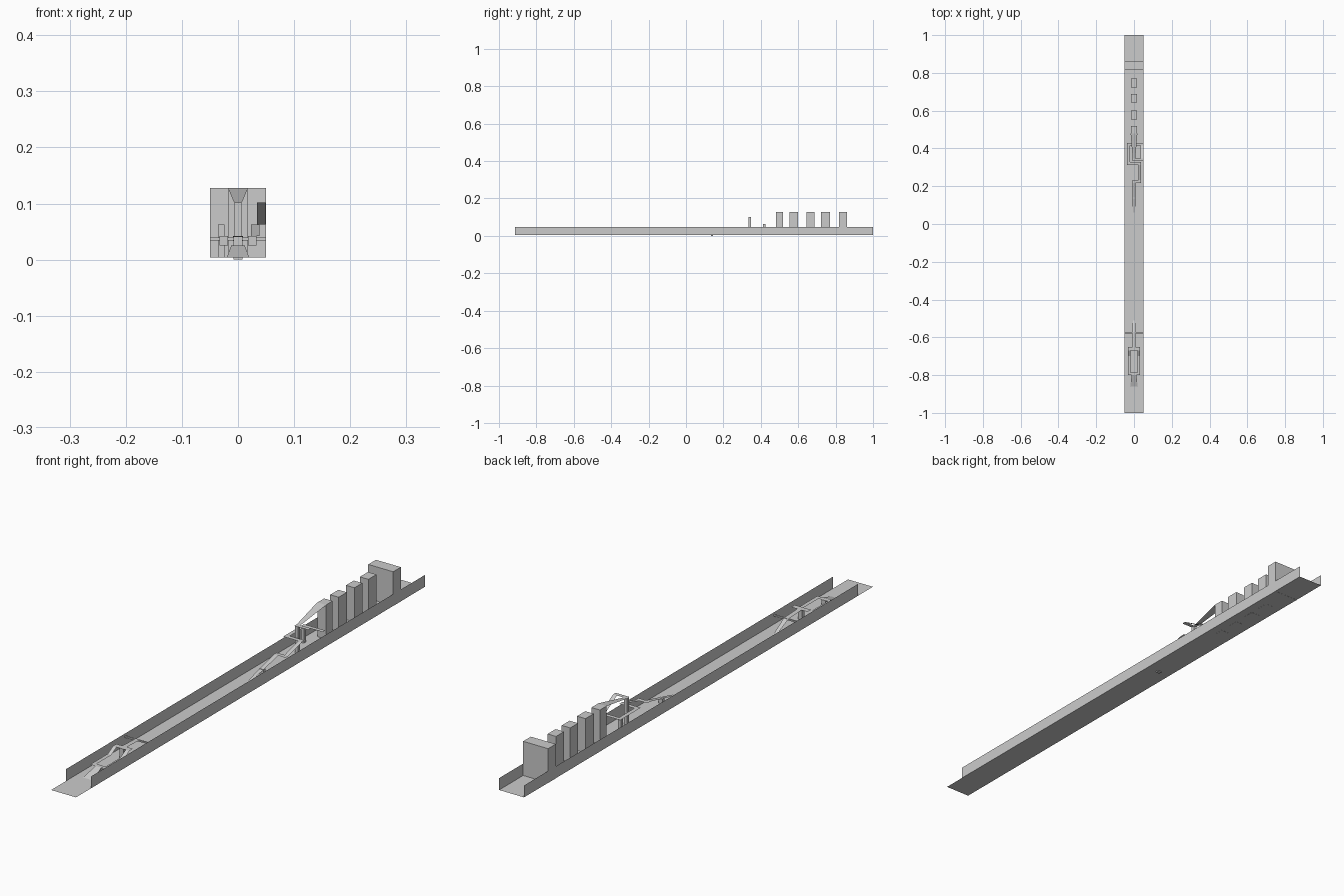
import bpy

FLOOR = 0.004


def mesh(name, verts, faces):
    m = bpy.data.meshes.new(name)
    m.from_pydata(verts, [], faces)
    m.update()
    o = bpy.data.objects.new(name, m)
    bpy.context.collection.objects.link(o)
    return o


def box(name, x0, x1, y0, y1, z0, z1):
    bpy.ops.mesh.primitive_cube_add(size=1, location=((x0 + x1) / 2, (y0 + y1) / 2, (z0 + z1) / 2))
    o = bpy.context.object
    o.name = name
    o.scale = (x1 - x0, y1 - y0, z1 - z0)
    return o


def strip(name, rows):
    """Thin walkway sheet; each row is (x_left, x_right, y, z)."""
    verts = []
    for a, b, y, z in rows:
        verts += [(a, y, z), (b, y, z)]
    faces = [(2 * i, 2 * i + 1, 2 * i + 3, 2 * i + 2) for i in range(len(rows) - 1)]
    return mesh(name, verts, faces)


def pad(name, x0, x1, y0, y1, z):
    return strip(name, [(x0, x1, y0, z), (x0, x1, y1, z)])


# Lane floor and side walls
pad("floor", -0.05, 0.05, -1, 1, FLOOR)
for s, side in ((-1, "left"), (1, "right")):
    x = 0.05 * s
    mesh(side + "_wall", [(x, -0.915, FLOOR), (x, 1, FLOOR), (x, 1, 0.047), (x, -0.915, 0.047)],
         [(0, 1, 2, 3)])

# Stepping pillars and the end block
for y0, y1 in ((0.48, 0.518), (0.553, 0.6), (0.643, 0.688), (0.723, 0.769)):
    box("pillar", -0.017, 0.017, y0, y1, FLOOR - 0.0005, 0.128)
box("end_block", -0.05, 0.05, 0.818, 0.862, FLOOR - 0.0005, 0.128)

# First course: entry ramp, forked walkway, exit ramp
strip("entry_ramp", [(-0.02, 0.02, -0.86, FLOOR), (-0.012, 0.012, -0.80, 0.025)])
pad("fork_front", -0.033, 0.033, -0.80, -0.785, 0.025)
for s, side in ((-1, "left"), (1, "right")):
    a, b = sorted((0.018 * s, 0.033 * s))
    strip("fork_" + side, [(a, b, -0.785, 0.025), (a, b, -0.70, 0.025), (a, b, -0.67, 0.042)])
pad("fork_back", -0.033, 0.033, -0.67, -0.65, 0.042)
strip("exit_ramp", [(-0.009, 0.009, -0.65, 0.042), (-0.009, 0.009, -0.575, 0.039),
                    (-0.006, 0.006, -0.51, FLOOR)])
box("cross_beam", -0.05, 0.05, -0.579, -0.573, 0.034, 0.039)
box("fork_front_support", -0.008, 0.008, -0.80, -0.787, FLOOR, 0.0245)
box("fork_back_support", -0.008, 0.008, -0.668, -0.654, FLOOR, 0.0415)

# Second course: winding climb up to the pillars
strip("climb_ramp", [(-0.006, 0.006, 0.06, FLOOR), (-0.009, 0.009, 0.218, 0.042)])
pad("climb_turn_right", -0.009, 0.038, 0.218, 0.234, 0.042)
strip("climb_right_ramp", [(0.023, 0.038, 0.234, 0.042), (0.023, 0.038, 0.312, 0.063)])
pad("climb_turn_left", -0.037, 0.038, 0.312, 0.328, 0.063)
pad("climb_left_path", -0.037, -0.022, 0.328, 0.415, 0.063)
pad("climb_back_path", -0.037, 0.049, 0.415, 0.43, 0.063)
strip("climb_upper_ramp", [(0.034, 0.049, 0.415, 0.063), (0.034, 0.049, 0.348, 0.102)])
pad("climb_top_path", -0.007, 0.049, 0.333, 0.348, 0.102)
strip("pillar_ramp", [(-0.007, 0.007, 0.348, 0.102), (-0.018, 0.018, 0.48, 0.128)])

# Support posts below the climb
box("ramp_support", -0.008, 0.008, 0.134, 0.145, 0.0, 0.023)
box("left_support", -0.036, -0.024, 0.412, 0.424, FLOOR, 0.0625)
box("top_support", -0.006, 0.006, 0.334, 0.347, FLOOR, 0.1015)
